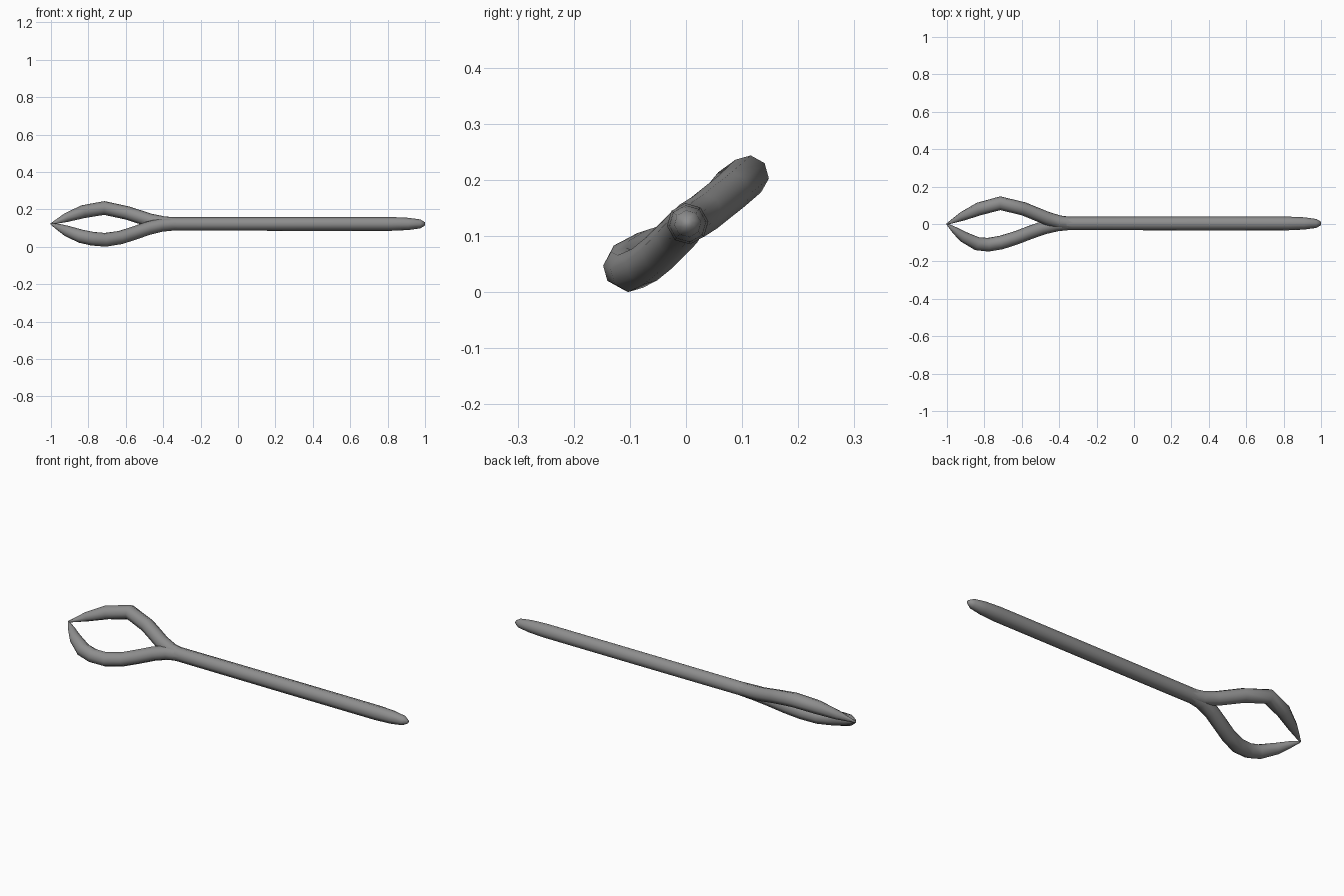
import bpy, bmesh, math
from mathutils import Vector

if "Cube" in bpy.data.objects:
    bpy.data.objects.remove(bpy.data.objects["Cube"])

SIDES = 8
metal = bpy.data.materials.new("dark_metal")
metal.diffuse_color = (0.27, 0.27, 0.27, 1)
metal.use_nodes = True
metal.node_tree.nodes["Principled BSDF"].inputs["Base Color"].default_value = metal.diffuse_color


def tube(name, path):
    """Sweep an octagonal ring along (x, y, z, radius) points."""
    bm = bmesh.new()
    pts = [Vector(p[:3]) for p in path]
    rings = []
    for i, p in enumerate(path):
        t = (pts[min(i + 1, len(pts) - 1)] - pts[max(i - 1, 0)]).normalized()
        side = Vector((0, 0, 1)).cross(t).normalized()
        up = t.cross(side)
        ring = []
        for k in range(SIDES):
            a = 2 * math.pi * (k + 0.15) / SIDES
            ring.append(bm.verts.new(pts[i] + p[3] * (math.cos(a) * side + math.sin(a) * up)))
        rings.append(ring)
    for a, b in zip(rings, rings[1:]):
        for k in range(SIDES):
            j = (k + 1) % SIDES
            bm.faces.new((a[k], a[j], b[j], b[k]))
    bm.faces.new(rings[0])
    bm.faces.new(rings[-1])
    bmesh.ops.recalc_face_normals(bm, faces=bm.faces)
    mesh = bpy.data.meshes.new(name)
    bm.to_mesh(mesh)
    bm.free()
    mesh.materials.append(metal)
    obj = bpy.data.objects.new(name, mesh)
    bpy.context.collection.objects.link(obj)
    bpy.ops.object.select_all(action='DESELECT')
    obj.select_set(True)
    bpy.context.view_layer.objects.active = obj
    bpy.ops.object.shade_smooth_by_angle(angle=math.radians(75))
    return obj


# Straight handle with a blunt tapered end
Y, Z = 0.003, 0.122
tube("handle", [(-0.36, Y, Z, 0.036), (0.25, Y, Z, 0.037), (0.82, Y, Z, 0.037),
                (0.91, Y, Z, 0.033), (0.975, Y, Z, 0.024), (1.0, Y, Z, 0.009)])

# Upper rear prong, angular bend
tube("upper_prong", [(-0.33, Y, Z, 0.034), (-0.40, 0.010, 0.127, 0.036),
                     (-0.47, 0.032, 0.141, 0.036), (-0.59, 0.081, 0.180, 0.036),
                     (-0.715, 0.111, 0.207, 0.037), (-0.83, 0.080, 0.187, 0.035),
                     (-0.92, 0.040, 0.155, 0.024), (-1.0, 0.0, Z, 0.004)])

# Lower front prong, rounder bend
tube("lower_prong", [(-0.33, Y, Z, 0.034), (-0.41, -0.003, 0.116, 0.036),
                     (-0.48, -0.019, 0.099, 0.036), (-0.56, -0.047, 0.071, 0.036),
                     (-0.63, -0.074, 0.049, 0.036), (-0.71, -0.099, 0.037, 0.037),
                     (-0.78, -0.111, 0.043, 0.037), (-0.84, -0.105, 0.056, 0.036),
                     (-0.915, -0.067, 0.084, 0.029), (-0.96, -0.032, 0.105, 0.018),
                     (-1.0, 0.0, Z, 0.004)])
